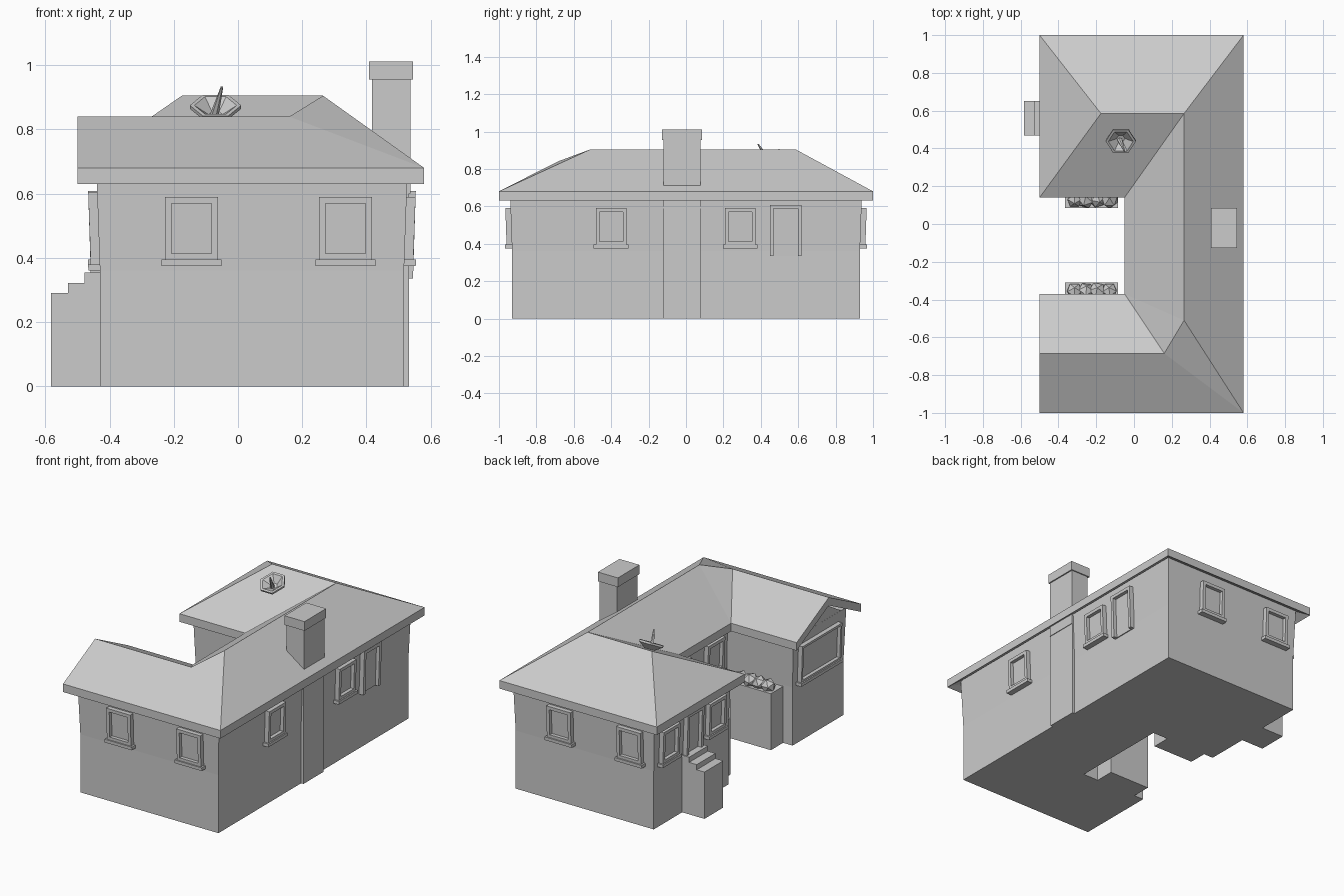
import bpy, bmesh, math, random
from mathutils import Vector, Matrix

old = bpy.data.objects.get("Cube")
if old:
    bpy.data.objects.remove(old, do_unlink=True)
random.seed(4)

GREY = (0.6, 0.6, 0.6, 1)
mat = bpy.data.materials.new("plain grey")
mat.use_nodes = True
mat.diffuse_color = GREY
mat.node_tree.nodes["Principled BSDF"].inputs["Base Color"].default_value = GREY


def finish(name, bm):
    bmesh.ops.recalc_face_normals(bm, faces=bm.faces)
    me = bpy.data.meshes.new(name)
    bm.to_mesh(me)
    bm.free()
    me.materials.append(mat)
    ob = bpy.data.objects.new(name, me)
    bpy.context.collection.objects.link(ob)
    return ob


def add_box(bm, lo, hi):
    lo, hi = Vector(lo), Vector(hi)
    m = Matrix.Translation((lo + hi) / 2) @ Matrix.Diagonal((*(hi - lo), 1))
    return bmesh.ops.create_cube(bm, size=1, matrix=m)["verts"]


def box(name, lo, hi):
    bm = bmesh.new()
    add_box(bm, lo, hi)
    return finish(name, bm)


# Walls: U-shaped plan, upright below and leaning slightly outward above
X0, X1, XC = -0.43, 0.517, 0.02
Y0, Y1, YA, YB = -0.93, 0.93, -0.43, 0.20
BEND, TOP, LEAN = 0.36, 0.665, 0.035


def plan(e, z):
    return [(X0 - e, Y0 - e, z), (X1 + e, Y0 - e, z), (X1 + e, Y1 + e, z), (X0 - e, Y1 + e, z),
            (X0 - e, YB - e, z), (XC - e, YB - e, z), (XC - e, YA + e, z), (X0 - e, YA + e, z)]


bm = bmesh.new()
rings = [[bm.verts.new(p) for p in plan(e, z)]
         for e, z in ((0, 0), (0, BEND), (LEAN * (TOP - BEND), TOP))]
for a, b in zip(rings, rings[1:]):
    for i in range(8):
        j = (i + 1) % 8
        bm.faces.new((a[i], a[j], b[j], b[i]))
bm.faces.new(rings[0])
bm.faces.new(rings[-1])
finish("walls", bm)

# Gable wall closing the front wing
bm = bmesh.new()
gable = [bm.verts.new((X0 - 0.01, y, z)) for y, z in ((Y0, 0.64), (YA, 0.64), (-0.685, 0.79))]
f = bm.faces.new(gable)
r = bmesh.ops.extrude_face_region(bm, geom=[f])
bmesh.ops.translate(bm, vec=(0.04, 0, 0), verts=[v for v in r["geom"] if isinstance(v, bmesh.types.BMVert)])
finish("gable_wall", bm)

# Roof: top surface with eaves dropped straight down to make a thick shell
EAVE, LOW, HIGH, THICK = 0.68, 0.84, 0.905, 0.05
P = dict(
    a=(-0.5, -1, EAVE), b=(0.58, -1, EAVE), c=(0.58, 1, EAVE), d=(-0.5, 1, EAVE),
    e=(-0.5, 0.14, EAVE), f=(-0.05, 0.14, EAVE), g=(-0.05, -0.37, EAVE), h=(-0.5, -0.37, EAVE),
    i=(-0.5, -0.685, LOW), j=(0.16, -0.685, LOW), k=(0.265, -0.51, HIGH),
    l=(0.265, 0.585, HIGH), m=(-0.175, 0.585, HIGH))
bm = bmesh.new()
V = {n: bm.verts.new(p) for n, p in P.items()}
for s in ("abji", "bkj", "bclk", "cdml", "dem", "eflm", "fgkl", "gjk", "ghij"):
    bm.faces.new([V[n] for n in s])
top = list(bm.faces)
bmesh.ops.recalc_face_normals(bm, faces=top)
r = bmesh.ops.extrude_face_region(bm, geom=top, use_keep_orig=True)
bmesh.ops.translate(bm, vec=(0, 0, -THICK), verts=[v for v in r["geom"] if isinstance(v, bmesh.types.BMVert)])
finish("roof", bm)

# Chimney: breast against the wall, stack above the roof, and cap
box("chimney_breast", (0.48, -0.12, 0), (0.533, 0.078, 0.66))
box("chimney_stack", (0.418, -0.12, 0.6), (0.537, 0.078, 0.96))
box("chimney_cap", (0.408, -0.127, 0.955), (0.545, 0.085, 1.012))


# Openings are built facing -y, leaned with the wall, then turned into place
def opening(name, turn, along, wall, w=0.165, lo=0.385, hi=0.59, bar=0.02, sill=True):
    bm = bmesh.new()
    h = w / 2
    add_box(bm, (-h, -0.028, lo), (-h + bar, 0.02, hi))
    add_box(bm, (h - bar, -0.028, lo), (h, 0.02, hi))
    add_box(bm, (-h, -0.028, hi - bar), (h, 0.02, hi))
    add_box(bm, (-h + bar, -0.006, lo), (h - bar, 0.02, hi - bar))
    if sill:
        add_box(bm, (-h, -0.028, lo), (h, 0.02, lo + bar + 0.008))
        add_box(bm, (-h - 0.011, -0.036, lo - 0.01), (h + 0.011, 0.02, lo + 0.01))
    for v in bm.verts:
        v.co.y -= LEAN * max(0, v.co.z - BEND)
    ang = math.radians(turn)
    bm.transform(Matrix.Rotation(ang, 4, "Z"))
    n = Vector((math.sin(ang), -math.cos(ang), 0))
    t = Vector((abs(n.y), abs(n.x), 0))
    bmesh.ops.translate(bm, vec=t * along + n * wall, verts=bm.verts)
    return finish(name, bm)


for k, x in enumerate((-0.145, 0.335)):
    opening(f"front_window_{k}", 0, x, -Y0)
for k, x in enumerate((-0.28, 0.2)):
    opening(f"back_window_{k}", 180, x, Y1)
for k, y in enumerate((-0.4, 0.29)):
    opening(f"left_window_{k}", 90, y, X1)
opening("left_door", 90, 0.533, X1, w=0.17, lo=0.335, hi=0.608, sill=False)
for k, y in enumerate((0.345, 0.8)):
    opening(f"right_window_{k}", 270, y, -X0)
opening("right_door", 270, 0.565, -X0, w=0.16, lo=0.335, hi=0.608, sill=False)
for k, y in enumerate((-0.28, 0.05)):
    opening(f"courtyard_window_{k}", 270, y, -XC)
opening("gable_picture_window", 270, -0.67, -X0, w=0.39, lo=0.37, hi=0.605, bar=0.014)

# Entrance steps
for k, (x, z) in enumerate(((-0.583, 0.29), (-0.53, 0.322), (-0.478, 0.354))):
    box(f"entrance_step_{k}", (x, 0.468, 0), (X0 + 0.02, 0.652, z))

# Planters with faceted shrubs on both sides of the courtyard
for side, ylo, yhi, yc in (("front", YA - 0.02, -0.31, -0.355), ("back", 0.085, YB + 0.02, 0.13)):
    box(side + "_planter", (-0.365, ylo, 0), (-0.085, yhi, 0.35))
    bm = bmesh.new()
    for x in (-0.315, -0.255, -0.195, -0.13):
        m = (Matrix.Translation((x, yc, 0.37)) @ Matrix.Rotation(random.uniform(0, 3), 4, "X")
             @ Matrix.Rotation(random.uniform(0, 3), 4, "Z"))
        bmesh.ops.create_icosphere(bm, subdivisions=1, radius=random.uniform(0.042, 0.05), matrix=m)
    finish(side + "_shrubs", bm)

# Satellite dish: six-sided bowl tipped forward, with a tapered feed spike
aim = Matrix.Translation((-0.07, 0.437, 0.875)) @ Matrix.Rotation(math.radians(28), 4, "X")
bm = bmesh.new()
loops = []
for rad, z in ((0.025, -0.045), (0.08, -0.012), (0.08, 0), (0.066, 0), (0.022, -0.032)):
    loops.append([bm.verts.new((rad * math.cos(a * math.pi / 3), rad * math.sin(a * math.pi / 3), z)) for a in range(6)])
for a, b in zip(loops, loops[1:]):
    for i in range(6):
        j = (i + 1) % 6
        bm.faces.new((a[i], a[j], b[j], b[i]))
bm.faces.new(loops[0])
bm.faces.new(loops[-1])
bm.transform(aim)
finish("dish_bowl", bm)


def rod(name, start, end, r1, r2):
    start, end = Vector(start), Vector(end)
    d = end - start
    m = Matrix.Translation((start + end) / 2) @ d.to_track_quat("Z", "Y").to_matrix().to_4x4()
    bm = bmesh.new()
    bmesh.ops.create_cone(bm, cap_ends=True, segments=6, radius1=r1, radius2=r2, depth=d.length, matrix=m)
    return finish(name, bm)


rod("dish_spike", (-0.075, 0.445, 0.84), (-0.05, 0.385, 0.932), 0.014, 0.004)
rod("dish_mount", (-0.07, 0.45, 0.81), (-0.07, 0.45, 0.845), 0.012, 0.012)
